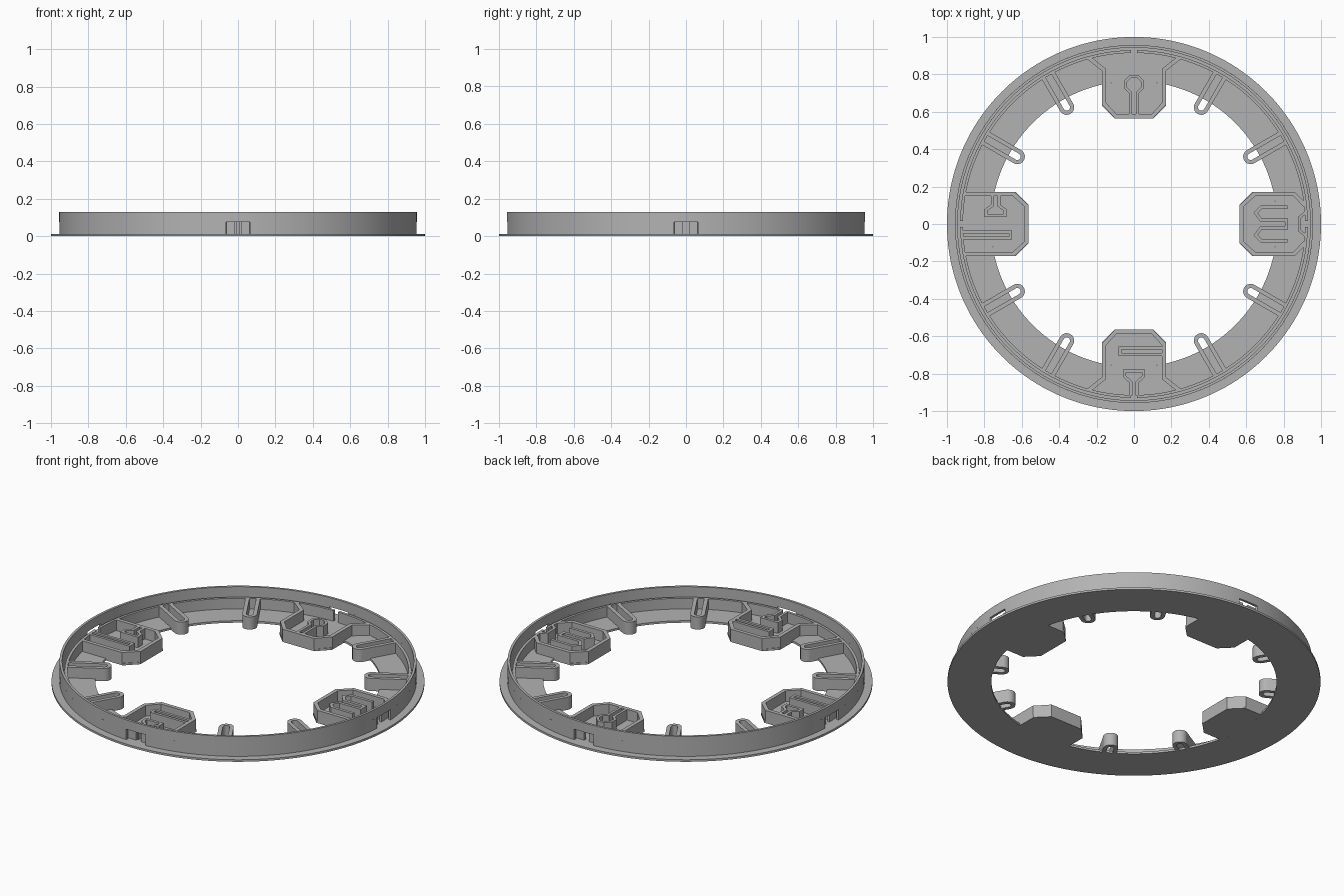
import bpy, bmesh
from math import sin, cos, pi, radians, sqrt, asin
from mathutils import Vector, Matrix

cube = bpy.data.objects.get("Cube")
if cube:
    bpy.data.objects.remove(cube, do_unlink=True)

grey = bpy.data.materials.new("plain grey")
grey.use_nodes = True
colour = (0.45, 0.45, 0.45, 1)
grey.diffuse_color = colour
grey.node_tree.nodes["Principled BSDF"].inputs["Base Color"].default_value = colour

FLOOR, LOW, TOP = 0.012, 0.075, 0.13
THICK = 0.022
HOLE, INNER_R = 0.765, 0.922


def finish(name, bm, turn=0):
    """Turn a bmesh into a shaded object, rotated about z by degrees."""
    bmesh.ops.rotate(bm, cent=(0, 0, 0), matrix=Matrix.Rotation(radians(turn), 3, 'Z'), verts=bm.verts)
    bmesh.ops.recalc_face_normals(bm, faces=bm.faces)
    mesh = bpy.data.meshes.new(name)
    bm.to_mesh(mesh)
    bm.free()
    mesh.materials.append(grey)
    ob = bpy.data.objects.new(name, mesh)
    bpy.context.collection.objects.link(ob)
    bpy.ops.object.select_all(action='DESELECT')
    ob.select_set(True)
    bpy.context.view_layer.objects.active = ob
    bpy.ops.object.shade_smooth_by_angle(angle=radians(30))
    return ob


def arc(radius, start, end, steps, centre=(0, 0)):
    return [(centre[0] + radius * cos(radians(start + (end - start) * i / steps)),
             centre[1] + radius * sin(radians(start + (end - start) * i / steps)))
            for i in range(steps + 1)]


def wall(name, path, thick, z0, z1, closed=False, turn=0):
    """Extruded wall of even thickness along a flat path, mitred at corners."""
    pts = [Vector(p) for p in path]
    n = len(pts)
    bm = bmesh.new()
    rows = []
    for i, p in enumerate(pts):
        before = pts[i - 1] if i or closed else None
        after = pts[(i + 1) % n] if i < n - 1 or closed else None
        d1 = (p - before).normalized() if before else (after - p).normalized()
        d2 = (after - p).normalized() if after else d1
        n1, n2 = Vector((-d1.y, d1.x)), Vector((-d2.y, d2.x))
        mitre = (n1 + n2).normalized()
        off = mitre * (thick / 2 / max(mitre.dot(n1), 0.4))
        rows.append([bm.verts.new((*q, z)) for q, z in
                     ((p + off, z0), (p - off, z0), (p - off, z1), (p + off, z1))])
    for i in range(n if closed else n - 1):
        a, b = rows[i], rows[(i + 1) % n]
        for k in range(4):
            m = (k + 1) % 4
            bm.faces.new((a[k], a[m], b[m], b[k]))
    if not closed:
        bm.faces.new(rows[0])
        bm.faces.new(rows[-1])
    return finish(name, bm, turn)


def ring(name, r0, r1, z0, z1):
    path = arc((r0 + r1) / 2, 0, 360, 160)[:-1]
    return wall(name, path, r1 - r0, z0, z1, closed=True)


def plate(name, outline, z0, z1, turn=0):
    bm = bmesh.new()
    face = bm.faces.new([bm.verts.new((x, y, z0)) for x, y in outline])
    out = bmesh.ops.extrude_face_region(bm, geom=[face])
    bmesh.ops.translate(bm, vec=(0, 0, z1 - z0),
                        verts=[v for v in out["geom"] if isinstance(v, bmesh.types.BMVert)])
    return finish(name, bm, turn)


def mirrored(half):
    """Append the x mirror of a half path in reverse order."""
    return half + [(-x, y) for x, y in reversed(half)]


# Flange and upper rim band
ring("base_flange", HOLE, 1.0, 0, FLOOR)
ring("rim_band", 0.943, 0.957, LOW, TOP)

# Lower rim between the four windows, and the lower inner wall
gap = 3.8
for q in range(4):
    wall("lower_rim", arc(0.95, gap, 90 - gap, 40), 0.014, FLOOR, LOW, turn=90 * q)
    wall("inner_wall", arc(INNER_R, 1, 89, 40), 0.015, FLOOR, LOW, turn=90 * q)

# Slotted ribs, two in each quarter
for q in range(4):
    for angle in (30, 60):
        tip = arc(0.029, 90, 270, 12, centre=(0.72, 0))
        path = [(INNER_R, 0.029)] + tip + [(INNER_R, -0.029)]
        wall("slotted_rib", path, THICK, 0, LOW, turn=90 * q + angle)

# Four chambers, each drawn at the back (+y) and turned into place
HALF, NEAR, CUT = 0.172, 0.565, 0.068
side = asin(HALF / HOLE) * 180 / pi
floor_shape = ([(HALF, NEAR + CUT)] + arc(HOLE, 90 - side, 90 + side, 16)
               + [(-HALF, NEAR + CUT), (-HALF + CUT, NEAR), (HALF - CUT, NEAR)])
h, y = HALF - THICK / 2, NEAR + THICK / 2
front_half = [(h, y + CUT), (h - CUT + 0.005, y)]
flared = mirrored([(0.24, 0.887), (h, 0.825)] + front_half)
straight = mirrored([(h, sqrt(INNER_R ** 2 - h ** 2))] + front_half)
tapered = mirrored([(0.10, 0.915), (h, 0.855)] + front_half)
for name, turn, shape in (("back", 0, flared), ("right", 90, straight),
                          ("front", 180, flared), ("left", 270, tapered)):
    plate(name + "_chamber_floor", floor_shape, 0, FLOOR, turn)
    wall(name + "_chamber_wall", shape, THICK, 0.002, LOW, turn=turn)

# Keyhole channel in the back chamber
bulb = arc(0.048, -67.5, 247.5, 7, centre=(0, 0.745))
wall("keyhole_wall", [(0.018, NEAR + 0.01)] + bulb + [(-0.018, NEAR + 0.01)], 0.015, FLOOR, LOW)

# Funnel and long finger in the front chamber
funnel = [(0.017, 0.918), (0.017, 0.845), (0.05, 0.815), (0.05, 0.785)]
wall("front_funnel", mirrored(funnel), 0.016, FLOOR, LOW, turn=180)
finger = [(-0.16, 0.663), (0.076, 0.663), (0.076, 0.697), (-0.16, 0.697)]
wall("front_finger", finger, 0.016, FLOOR, LOW, turn=180)

# Funnel from the side wall and long finger in the right chamber (-x)
side_funnel = [(0.16, 0.757), (0.1, 0.757), (0.075, 0.79), (0.045, 0.79),
               (0.045, 0.69), (0.075, 0.69), (0.1, 0.723), (0.16, 0.723)]
wall("right_funnel", side_funnel, 0.016, FLOOR, LOW, turn=90)
finger = [(-0.042, 0.915), (-0.042, 0.66), (-0.075, 0.66), (-0.075, 0.915)]
wall("right_finger", finger, 0.016, FLOOR, LOW, turn=90)

# Winding wall in the left chamber (+x)
loop = [(0.09, 0.82), (0.09, 0.68), (0.06, 0.65), (0.02, 0.68), (0.02, 0.815)]
wall("left_winding_wall", mirrored(loop), 0.017, FLOOR, LOW, turn=270)
bump = [(0.06, 0.915), (0.035, 0.885)]
wall("left_bump", mirrored(bump), 0.015, FLOOR, LOW, turn=270)
